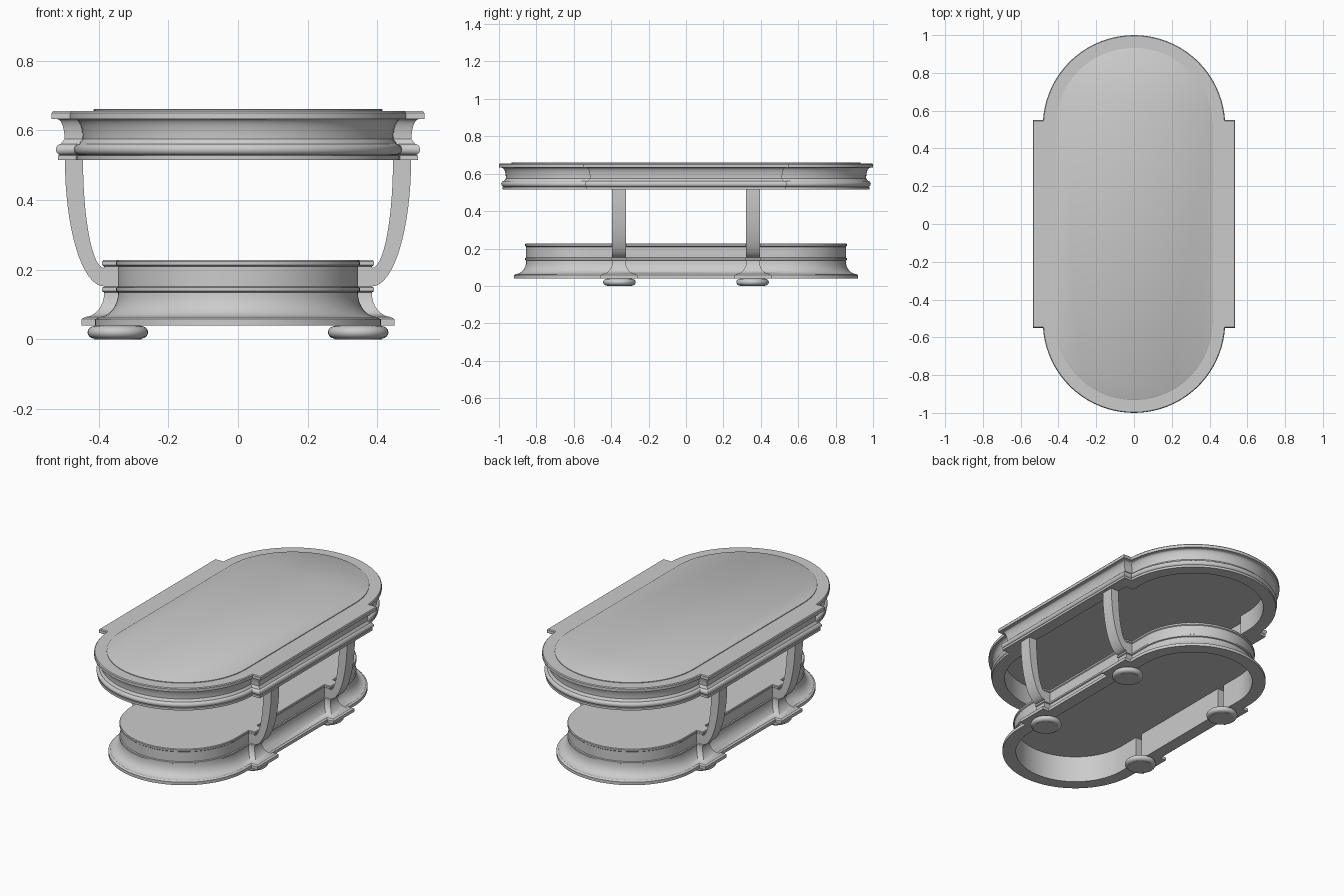
import bpy, bmesh
from math import sin, cos, pi, asin, radians

if "Cube" in bpy.data.objects:
    bpy.data.objects.remove(bpy.data.objects["Cube"])


def finish(name, bm, angle=35):
    bmesh.ops.remove_doubles(bm, verts=bm.verts, dist=1e-5)
    bmesh.ops.recalc_face_normals(bm, faces=bm.faces)
    me = bpy.data.meshes.new(name)
    bm.to_mesh(me)
    bm.free()
    ob = bpy.data.objects.new(name, me)
    bpy.context.collection.objects.link(ob)
    bpy.ops.object.select_all(action='DESELECT')
    ob.select_set(True)
    bpy.context.view_layer.objects.active = ob
    bpy.ops.object.shade_smooth_by_angle(angle=radians(angle))
    return ob


def loft(name, rings):
    """Skin a stack of equal-length rings and cap both ends."""
    bm = bmesh.new()
    loops = [[bm.verts.new(p) for p in r] for r in rings]
    n = len(loops[0])
    for a, b in zip(loops, loops[1:]):
        for i in range(n):
            j = (i + 1) % n
            bm.faces.new((a[i], a[j], b[j], b[i]))
    bm.faces.new(loops[0])
    bm.faces.new(loops[-1])
    return finish(name, bm)


def outline(d, z, R, cy, bump=None, segs=20):
    """Stadium outline offset outward by d, with an optional mitred side projection."""
    r, q, a0 = R + d, [], 0
    if bump:
        X, y0, y1 = bump
        if y0 is not None:
            q += [(r, y0 - d), (X + d, y0 - d)]
        y = y1 + d
        a0 = asin(max(0, y - cy) / r)
        q += [(X + d, y), (r * cos(a0), y)]
    for i in range(segs + 1):
        a = a0 + (pi / 2 - a0) * i / segs
        q.append((r * cos(a), cy + r * sin(a)))
    back = q[-2::-1]
    pts = q + [(-x, y) for x, y in back] + [(-x, -y) for x, y in q] + [(x, -y) for x, y in back]
    return [(x, y, z) for x, y in pts]


def cove(d0, z0, d1, z1, n=8):
    """Quarter-ellipse hollow: flat at (d0, z0), vertical at (d1, z1)."""
    return [(d1 + (d0 - d1) * (1 - sin(t)), z0 + (z1 - z0) * (1 - cos(t)))
            for t in (pi / 2 * i / n for i in range(n + 1))]


# Table top frame: hollow underside, fillet, bead, cove and lip
bead = [(-0.027 + 0.015 * cos(t), 0.545 + 0.016 * sin(t))
        for t in (-pi / 2 + pi * i / 8 for i in range(9))]
top_profile = ([(-0.09, 0.635), (-0.09, 0.515), (-0.018, 0.515), (-0.018, 0.528)] + bead
               + [(-0.03, 0.566)] + cove(-0.016, 0.632, -0.037, 0.575)[::-1]
               + [(0, 0.633), (0, 0.65), (-0.004, 0.655)])
loft("top_frame", [outline(d, z, 0.483, 0.517, (0.535, None, 0.55)) for d, z in top_profile])

# Raised top panel
loft("top_panel", [outline(d, z, 0.415, 0.517)
                   for d, z in [(0, 0.65), (0, 0.659), (-0.003, 0.661)]])

# Plinth with four projecting posts that share its moulding
base_profile = ([(-0.015, 0.2), (-0.015, 0.04), (0.06, 0.04), (0.06, 0.058), (0.052, 0.062)]
                + cove(0.05, 0.064, -0.006, 0.135)
                + [(0, 0.138), (0, 0.148), (-0.005, 0.151), (-0.005, 0.209),
                   (0, 0.213), (0, 0.223), (-0.003, 0.227)])
loft("plinth", [outline(d, z, 0.35, 0.51, (0.39, 0.318, 0.398)) for d, z in base_profile])

foot_profile = ([(0.068, 0)]
                + [(0.067 + 0.02 * cos(t), 0.02 + 0.018 * sin(t))
                   for t in (-pi / 2 + pi * i / 8 for i in range(9))]
                + [(0.06, 0.042)])
for sx in (-1, 1):
    for sy in (-1, 1):
        tag = ("left" if sx < 0 else "right") + ("_front" if sy < 0 else "_back")
        # Curved leg between post and top frame
        rings = []
        for i in range(17):
            t = pi / 2 * i / 16
            xo, zo = 0.385 + 0.112 * cos(t), 0.517 - 0.365 * sin(t)
            xi, zi = 0.385 + 0.06 * cos(t), 0.517 - 0.312 * sin(t)
            rings.append([(sx * x, sy * y, z) for x, y, z in
                          ((xo, 0.32, zo), (xo, 0.395, zo), (xi, 0.395, zi), (xi, 0.32, zi))])
        loft("leg_" + tag, rings)
        # Bun foot
        loft("foot_" + tag, [[(sx * 0.345 + r * cos(k * pi / 16), sy * 0.356 + r * sin(k * pi / 16), z)
                              for k in range(32)] for r, z in foot_profile])
